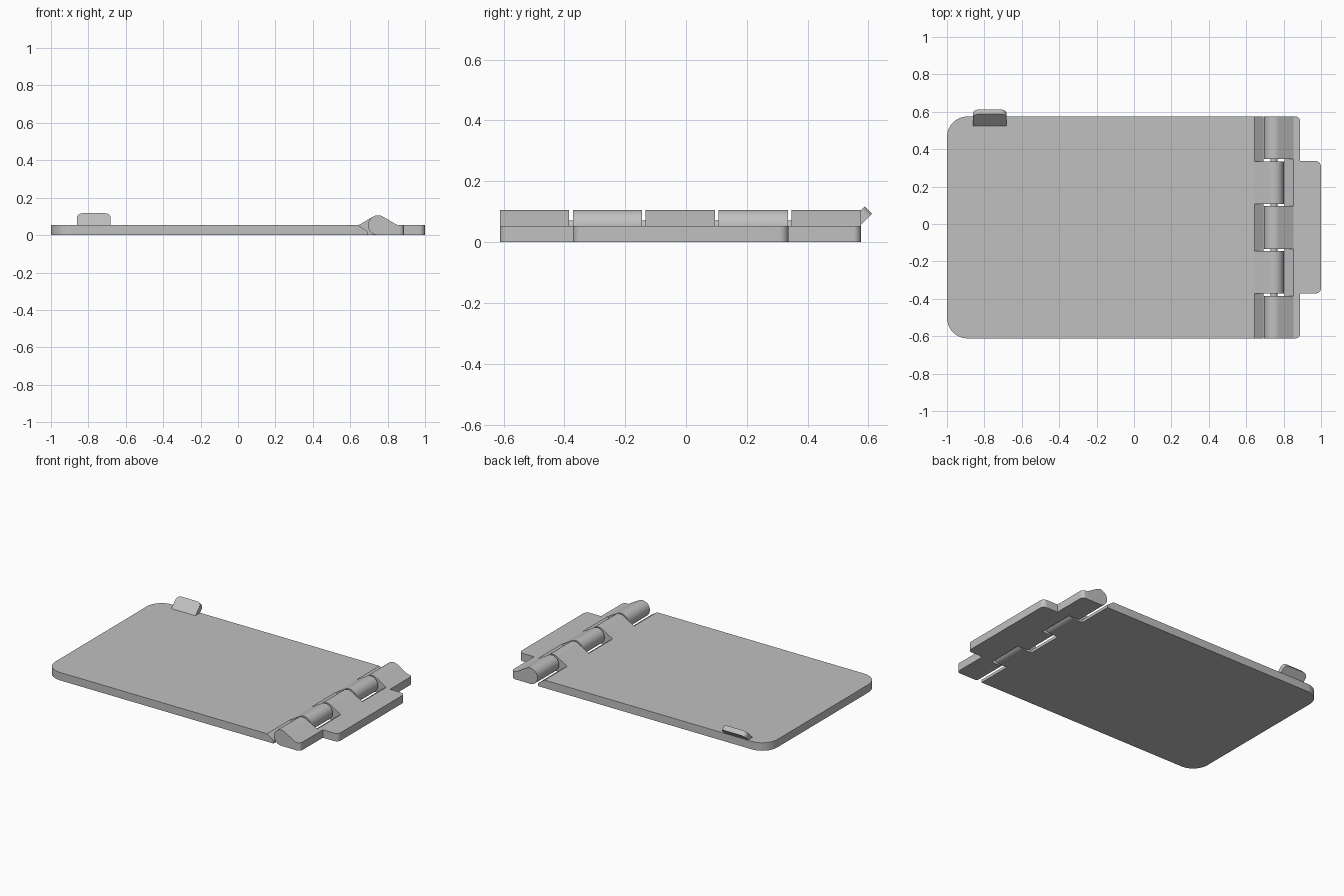
import bpy, bmesh, math
from mathutils import Vector

cube = bpy.data.objects.get("Cube")
if cube:
    bpy.data.objects.remove(cube)

# One flat grey for the whole model
grey = bpy.data.materials.new("light grey")
grey.use_nodes = True
grey.diffuse_color = (0.53, 0.53, 0.53, 1)
grey.node_tree.nodes["Principled BSDF"].inputs["Base Color"].default_value = grey.diffuse_color

X, Y, Z = Vector((1, 0, 0)), Vector((0, 1, 0)), Vector((0, 0, 1))
THICK = 0.053            # leaf thickness, also barrel radius and axis height
AXIS = 0.7485            # hinge axis position in x
FRONT, BACK = -0.612, 0.575
REACH, CLEAR, LIP = 0.1045, 0.0565, 0.019   # bevel of the leaf edges beside the barrel


def rounded(corners, steps=8):
    """Outline from (x, y, radius) corners, rounding those with a radius."""
    pts = []
    for i, (x, y, r) in enumerate(corners):
        p = Vector((x, y))
        if r == 0:
            pts.append(p)
            continue
        a = (Vector(corners[i - 1][:2]) - p).normalized() * r
        b = (Vector(corners[(i + 1) % len(corners)][:2]) - p).normalized() * r
        for k in range(steps + 1):
            t = math.pi / 2 * k / steps
            pts.append(p + a * (1 - math.sin(t)) + b * (1 - math.cos(t)))
    return pts


def prism(name, pts, origin, u, v, depth, trim=None):
    """Extrude a flat outline; trim is an optional (point, normal) plane cut."""
    bm = bmesh.new()
    face = bm.faces.new([bm.verts.new(origin + u * p[0] + v * p[1]) for p in pts])
    new = bmesh.ops.extrude_face_region(bm, geom=[face], use_keep_orig=True)["geom"]
    bmesh.ops.translate(bm, vec=depth, verts=[g for g in new if isinstance(g, bmesh.types.BMVert)])
    if trim:
        cut = bmesh.ops.bisect_plane(bm, geom=bm.verts[:] + bm.edges[:] + bm.faces[:],
                                     plane_co=trim[0], plane_no=trim[1], clear_outer=True)
        edges = [g for g in cut["geom_cut"] if isinstance(g, bmesh.types.BMEdge)]
        bmesh.ops.contextual_create(bm, geom=edges)
    bmesh.ops.recalc_face_normals(bm, faces=bm.faces[:])
    mesh = bpy.data.meshes.new(name)
    bm.to_mesh(mesh)
    bm.free()
    mesh.materials.append(grey)
    obj = bpy.data.objects.new(name, mesh)
    bpy.context.collection.objects.link(obj)
    bpy.ops.object.select_all(action='DESELECT')
    obj.select_set(True)
    bpy.context.view_layer.objects.active = obj
    bpy.ops.object.shade_smooth_by_angle(angle=math.radians(30))
    return obj


def edge_bevel(side):
    """Sloped plane that clears the barrel on the given side of the axis."""
    slope = Vector((-side * (THICK - LIP), 0, REACH - CLEAR))
    return Vector((AXIS + side * REACH, 0, THICK)), slope


# Large leaf with two big rounded corners
inner = AXIS - CLEAR
prism("main_panel", rounded([(-1, FRONT, 0.11), (inner, FRONT, 0),
                             (inner, BACK, 0), (-1, BACK, 0.11)]),
      Vector(), X, Y, Z * THICK, edge_bevel(-1))

# Small leaf with a projecting tab
inner, edge, tab_lo, tab_hi = AXIS + CLEAR, 0.888, -0.372, 0.337
prism("small_leaf", rounded([(inner, FRONT, 0), (edge, FRONT, 0.025), (edge, tab_lo, 0),
                             (1, tab_lo, 0.03), (1, tab_hi, 0.03), (edge, tab_hi, 0),
                             (edge, BACK, 0.025), (inner, BACK, 0)]),
      Vector(), X, Y, Z * THICK, edge_bevel(1))


# Hinge knuckles, alternately joined to the small leaf and the main panel
def knuckle(name, side, y0, y1):
    start = math.acos(THICK / REACH)
    arc = [start + (1.5 * math.pi - start) * k / 28 for k in range(29)]
    pts = [(side * THICK * math.cos(a), THICK + THICK * math.sin(a)) for a in arc]
    pts += [(side * CLEAR, 0), (side * CLEAR, LIP), (side * REACH, THICK)]
    prism(name, pts, Vector((AXIS, y0, 0)), X, Z, Y * (y1 - y0))


gap, count = 0.012, 5
length = (BACK - FRONT - gap * (count - 1)) / count
for i in range(count):
    y0 = FRONT + i * (length + gap)
    knuckle(f"knuckle_{i + 1}", 1 if i % 2 == 0 else -1, y0, y0 + length)

# Pin through the barrels
pin = [(0.018 * math.cos(math.tau * k / 20), 0.018 * math.sin(math.tau * k / 20)) for k in range(20)]
prism("hinge_pin", pin, Vector((AXIS, -0.5, THICK)), X, Z, Y * 0.96)

# Tilted finger tab on the back edge
up = (Y + Z).normalized()
prism("finger_tab", rounded([(-0.86, 0, 0), (-0.682, 0, 0),
                             (-0.682, 0.099, 0.03), (-0.86, 0.099, 0.03)]),
      Vector((0, 0.518, 0.047)), X, up, (Y - Z).normalized() * 0.034)
